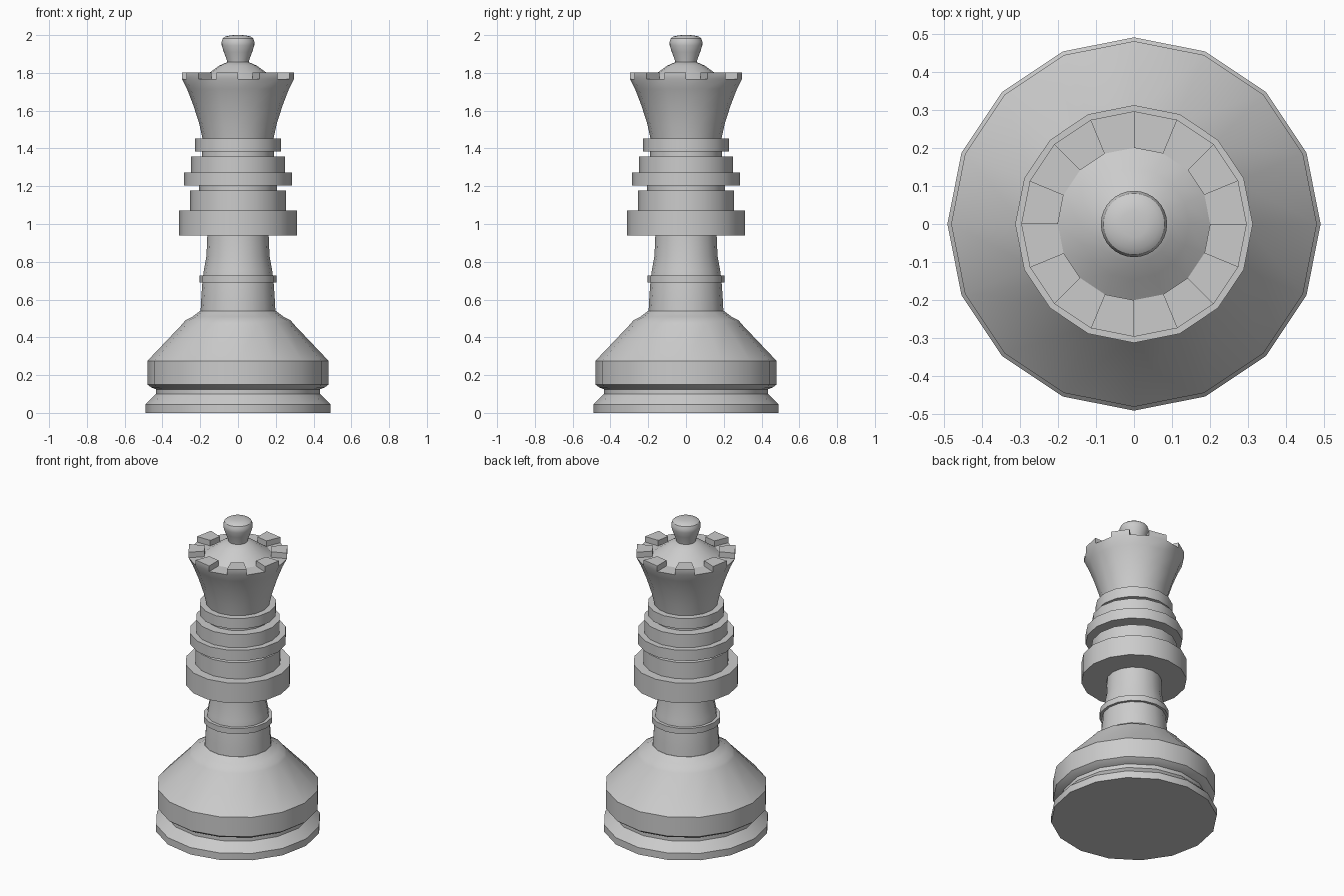
import bpy, bmesh, math

if "Cube" in bpy.data.objects:
    bpy.data.objects.remove(bpy.data.objects["Cube"])


def lathe(name, profile, sides=16, merlons=None):
    """Revolve (radius, z) points, bottom to top, and cap both ends."""
    bm = bmesh.new()
    rings = []
    for r, z in profile:
        rings.append([bm.verts.new((r * math.cos(2 * math.pi * i / sides),
                                    r * math.sin(2 * math.pi * i / sides), z))
                      for i in range(sides)])
    bands = []
    for a, b in zip(rings, rings[1:]):
        bands.append([bm.faces.new((a[i], a[(i + 1) % sides],
                                    b[(i + 1) % sides], b[i]))
                      for i in range(sides)])
    bm.faces.new(rings[0][::-1])
    bm.faces.new(rings[-1])
    # Raise every second face of one band into battlements
    if merlons:
        band, top = merlons
        out = bmesh.ops.extrude_face_region(bm, geom=bands[band][1::2])
        old = bands[band][1::2]
        for v in out["geom"]:
            if isinstance(v, bmesh.types.BMVert):
                v.co.z = top
        bmesh.ops.delete(bm, geom=[f for f in old if f.is_valid],
                         context="FACES_ONLY")
    bmesh.ops.recalc_face_normals(bm, faces=bm.faces)
    mesh = bpy.data.meshes.new(name)
    bm.to_mesh(mesh)
    bm.free()
    ob = bpy.data.objects.new(name, mesh)
    bpy.context.collection.objects.link(ob)
    bpy.ops.object.select_all(action="DESELECT")
    ob.select_set(True)
    bpy.context.view_layer.objects.active = ob
    bpy.ops.object.shade_smooth_by_angle(angle=math.radians(30))
    return ob


# Base: foot, groove, drum and sloping shoulder
lathe("base", [(0.49, 0), (0.49, 0.045), (0.435, 0.10), (0.435, 0.125),
               (0.46, 0.135), (0.48, 0.15), (0.48, 0.275), (0.29, 0.475),
               (0.28, 0.49), (0.24, 0.51), (0.20, 0.54)])

# Stem with its thin ring
lathe("stem", [(0.20, 0.50), (0.195, 0.60), (0.188, 0.70), (0.18, 0.76),
               (0.167, 0.83), (0.162, 0.95)])
lathe("stem_ring", [(0.205, 0.69), (0.205, 0.727)])

# Stacked collars: radius, bottom, top
collars = [(0.312, 0.94, 1.072), (0.254, 1.072, 1.178), (0.206, 1.178, 1.204),
           (0.286, 1.204, 1.273), (0.249, 1.273, 1.358), (0.19, 1.358, 1.385),
           (0.227, 1.385, 1.453)]
stack = []
for r, z0, z1 in collars:
    stack += [(r, z0), (r, z1)]
lathe("collars", stack)

# Crown: flared cup, battlements and inner dome
lathe("crown", [(0.185, 1.44), (0.205, 1.53), (0.237, 1.63), (0.27, 1.715),
                (0.296, 1.767), (0.20, 1.767), (0.145, 1.805), (0.10, 1.838),
                (0.05, 1.86)], merlons=(4, 1.803))

# Finial knob
lathe("finial", [(0.055, 1.845), (0.06, 1.87), (0.075, 1.91), (0.086, 1.945),
                 (0.087, 1.965), (0.08, 1.983), (0.066, 1.993), (0.035, 1.999),
                 (0.01, 2.0)], sides=32)
